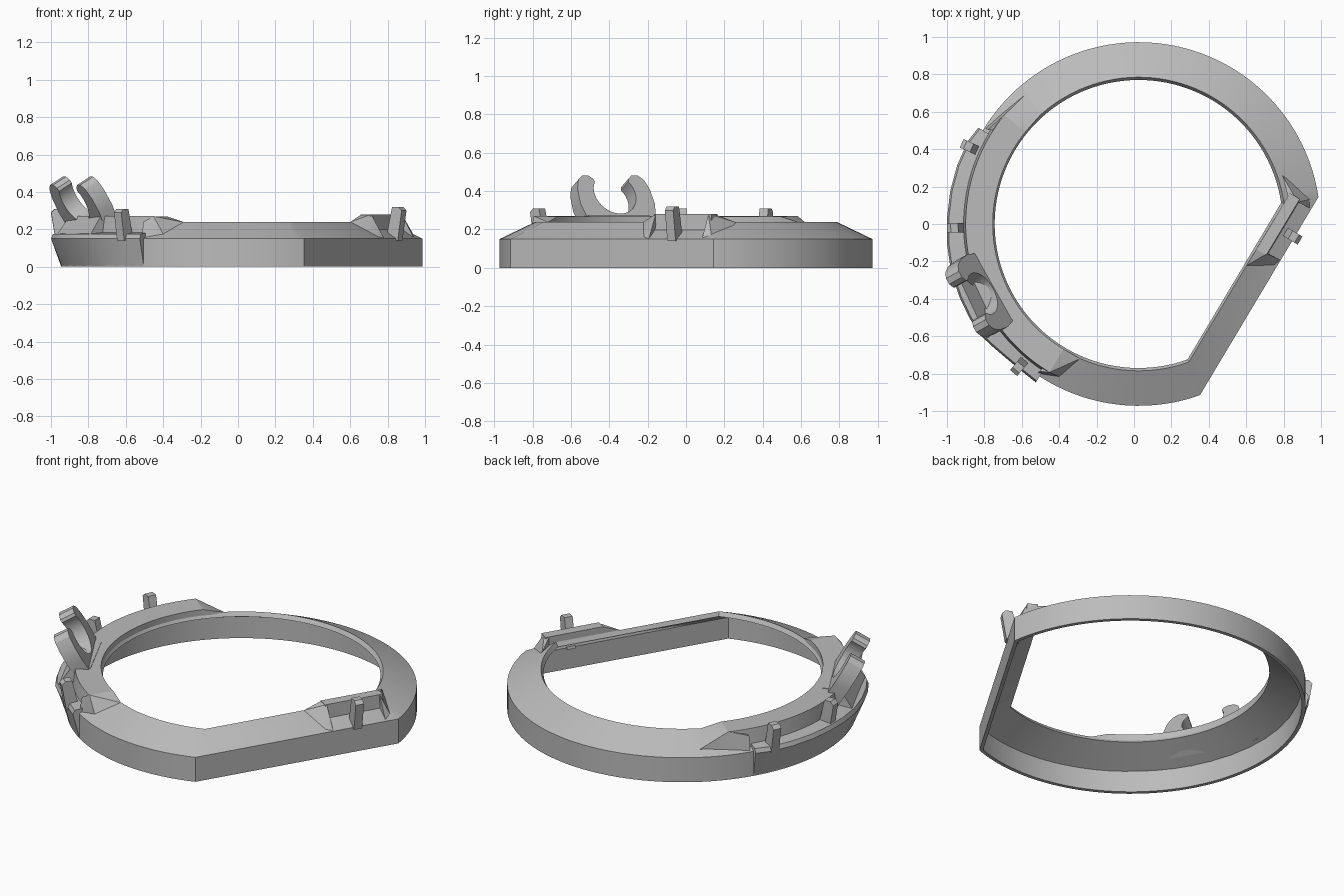
import bpy, bmesh
from math import sin, cos, radians, acos, atan2, sqrt
from mathutils import Vector

cube = bpy.data.objects.get("Cube")
if cube:
    bpy.data.objects.remove(cube)

grey = bpy.data.materials.new("plain_grey")
grey.use_nodes = True
colour = (0.5, 0.5, 0.5, 1)
grey.diffuse_color = colour
grey.node_tree.nodes["Principled BSDF"].inputs["Base Color"].default_value = colour

CENTRE = Vector((0.025, 0, 0))
CORNER = Vector((0.35, -0.92, 0))          # front end of the straight side
ALONG = Vector((0.513, 0.858, 0))          # direction of the straight side
INWARD = Vector((-0.858, 0.513, 0))


def polar(r, deg, z):
    return CENTRE + Vector((r * cos(radians(deg)), r * sin(radians(deg)), z))


def chord(u, v, z):
    return CORNER + ALONG * u + INWARD * v + Vector((0, 0, z))


def finish(name, bm):
    bmesh.ops.recalc_face_normals(bm, faces=bm.faces[:])
    mesh = bpy.data.meshes.new(name)
    bm.to_mesh(mesh)
    bm.free()
    obj = bpy.data.objects.new(name, mesh)
    bpy.context.collection.objects.link(obj)
    mesh.materials.append(grey)
    bpy.ops.object.select_all(action='DESELECT')
    obj.select_set(True)
    bpy.context.view_layer.objects.active = obj
    bpy.ops.object.shade_smooth_by_angle(angle=radians(25))
    return obj


def loft(name, loops, closed=False):
    """Bridge loops of equal length; cap the ends unless closed."""
    bm = bmesh.new()
    rows = [[bm.verts.new(p) for p in loop] for loop in loops]
    n = len(rows[0])
    for i in range(len(rows) - (0 if closed else 1)):
        a, b = rows[i], rows[(i + 1) % len(rows)]
        for j in range(n):
            k = (j + 1) % n
            bm.faces.new((a[j], a[k], b[k], b[j]))
    if not closed:
        bm.faces.new(rows[0])
        bm.faces.new(rows[-1])
    return finish(name, bm)


def hull(name, points):
    bm = bmesh.new()
    verts = [bm.verts.new(p) for p in points]
    result = bmesh.ops.convex_hull(bm, input=verts)
    loose = [v for v in bm.verts if not v.link_faces]
    bmesh.ops.delete(bm, geom=loose, context='VERTS')
    bmesh.ops.dissolve_limit(bm, angle_limit=0.01, verts=bm.verts[:], edges=bm.edges[:])
    return finish(name, bm)


# Hollow ring with one straight side
def outline(r, inset, z, steps=96):
    outward = -INWARD
    dist = (CORNER - CENTRE).dot(outward) - inset
    mid = atan2(outward.y, outward.x)
    half = acos(dist / r)
    span = radians(360) - 2 * half
    pts = []
    for i in range(steps + 1):
        a = mid + half + span * i / steps
        pts.append(CENTRE + Vector((r * cos(a), r * sin(a), z)))
    return pts


profile = [(0.972, 0, 0), (0.972, 0, 0.15), (0.785, 0.142, 0.24),
           (0.77, 0.155, 0.215), (0.95, 0.02, 0.13), (0.95, 0.02, 0)]
loft("ring_shell", [outline(*p) for p in profile], closed=True)

# Raised ridge along the side arc, with tapered ends
ridge = [(0.78, 0.225), (0.78, 0.268), (0.925, 0.27), (0.94, 0.155)]
loft("side_ridge", [[polar(r, a, z) for r, z in ridge] for a in range(141, 240, 2)])
ends = {"back_ridge_taper": (141, 132, 131, 148), "front_ridge_taper": (239, 246.5, 242.5, 236)}
for name, (start, inner, outer, skirt) in ends.items():
    hull(name, [polar(r, start, z) for r, z in ridge] +
         [polar(0.785, inner, 0.238), polar(0.785, inner, 0.225),
          polar(0.92, outer, 0.174), polar(0.92, outer, 0.16),
          polar(0.965, skirt, 0.15), polar(0.95, skirt, 0.24)])

# Flared ledge outside the ridge
stations = [(149, 1.0), (154, 1.015), (162, 1.02), (170, 1.023), (178, 1.025),
            (186, 1.03), (194, 1.035), (202, 1.035), (209, 1.035), (215, 1.035),
            (220, 1.02), (226, 1.008), (232, 1.005), (237, 1.01)]
loft("flared_ledge", [[polar(0.955, a, 0.003), polar(0.972, a, 0.003), polar(r, a, 0.15),
                       polar(r - 0.01, a, 0.175), polar(0.92, a, 0.185),
                       polar(0.955, a, 0.12)] for a, r in stations])


# Small leaning hook posts
def post(name, base, out, low, high):
    side = Vector((-out.y, out.x, 0)) * 0.025
    shape = [(-0.045, low), (0.03, low), (0.055, high - 0.02),
             (0.035, high), (-0.005, high)]
    loft(name, [[base + out * r + s * side + Vector((0, 0, z)) for r, z in shape]
                for s in (-1, 1)])


for name, a, r in (("back_post", 155.5, 0.985), ("side_post", 181.2, 0.97),
                   ("front_post", 230, 0.985)):
    post(name, polar(r, a, 0), Vector((cos(radians(a)), sin(radians(a)), 0)), 0.14, 0.31)
post("straight_side_post", chord(0.99, 0.02, 0), -INWARD, 0.14, 0.32)

# Ridge on the straight side, with wedge cheeks at both ends
hull("straight_ridge", [chord(u, v, z) for u in (0.83, 1.18)
                        for v, z in ((0.075, 0.17), (0.08, 0.28), (0.142, 0.28), (0.142, 0.225))])
hull("front_cheek", [chord(0.729, 0.142, 0.24), chord(0.729, 0.142, 0.225),
                     chord(0.84, 0.142, 0.28), chord(0.84, 0.08, 0.28),
                     chord(0.845, 0.005, 0.155), chord(0.83, 0.142, 0.225),
                     chord(0.80, 0.01, 0.145)])
hull("back_cheek", [chord(1.24, 0.225, 0.238), chord(1.24, 0.21, 0.225),
                    chord(1.16, 0.142, 0.28), chord(1.16, 0.08, 0.28),
                    chord(1.165, 0.01, 0.155), chord(1.21, 0.03, 0.16),
                    chord(1.16, 0.142, 0.225)])

# Open round clip leaning outwards
tangent = Vector((0.49, -0.872, 0))
outward = Vector((-0.872, -0.49, 0))
lean = radians(30)
up = outward * sin(lean) + Vector((0, 0, cos(lean)))
normal = outward * cos(lean) - Vector((0, 0, sin(lean)))
origin = Vector((-0.79, -0.36, 0.26))
arm = [(-0.19, -0.09), (-0.222, 0.06), (-0.215, 0.15), (-0.195, 0.205),
       (-0.165, 0.23), (-0.13, 0.23), (-0.105, 0.21)]
arc = [(0.122 * cos(radians(a)), 0.122 + 0.122 * sin(radians(a))) for a in range(145, 396, 10)]
clip = arm + arc + [(-t, w) for t, w in reversed(arm)]
loft("round_clip", [[origin + tangent * t + up * w + normal * d for t, w in clip]
                    for d in (-0.045, 0.045)])

# Block carrying the clip
hull("clip_base", [polar(r, a, z) for a in (193, 217)
                   for r, z in ((0.84, 0.2), (0.84, 0.272), (0.95, 0.272), (1.02, 0.17))])
